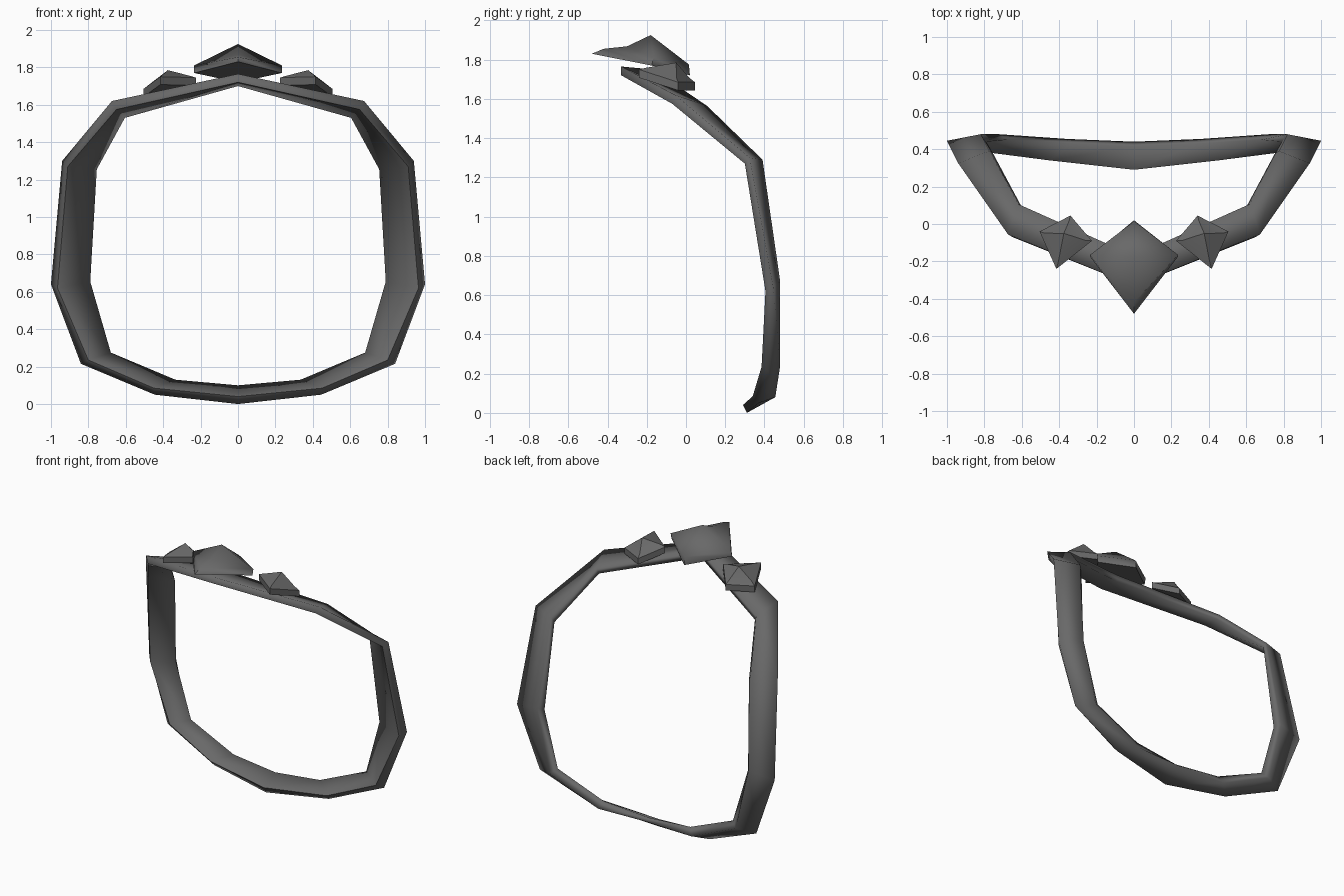
import bpy
import bmesh
from mathutils import Vector

cube = bpy.data.objects.get("Cube")
if cube:
    bpy.data.objects.remove(cube, do_unlink=True)

metal = bpy.data.materials.new("dark_grey_metal")
metal.use_nodes = True
GREY = (0.14, 0.14, 0.14, 1)
metal.diffuse_color = GREY
metal.node_tree.nodes["Principled BSDF"].inputs["Base Color"].default_value = GREY


def finish(name, bm, angle):
    """Turn a bmesh into a shaded, coloured object."""
    bmesh.ops.recalc_face_normals(bm, faces=bm.faces[:])
    mesh = bpy.data.meshes.new(name)
    bm.to_mesh(mesh)
    bm.free()
    mesh.materials.append(metal)
    obj = bpy.data.objects.new(name, mesh)
    bpy.context.collection.objects.link(obj)
    bpy.ops.object.select_all(action='DESELECT')
    obj.select_set(True)
    bpy.context.view_layer.objects.active = obj
    bpy.ops.object.shade_smooth_by_angle(angle=angle, keep_sharp_edges=True)
    return obj


def bridge(bm, ring_a, ring_b):
    for i in range(len(ring_a)):
        j = (i + 1) % len(ring_a)
        bm.faces.new((ring_a[i], ring_a[j], ring_b[j], ring_b[i]))


def mirrored(points):
    return [(-x, y, z) for x, y, z in points]


# Band: four-cornered sections from the top centre round to the bottom centre
# (front edge, outer edge, back edge, inner edge)
half = [
    [(0, -.33, 1.72), (0, -.33, 1.765), (0, -.17, 1.75), (0, -.17, 1.70)],
    [(.65, -.07, 1.575), (.674, -.055, 1.62), (.62, .107, 1.565), (.605, .10, 1.53)],
    [(.91, .30, 1.27), (.94, .325, 1.30), (.775, .39, 1.29), (.755, .38, 1.255)],
    [(.965, .405, .62), (1, .445, .64), (.82, .48, .67), (.79, .44, .655)],
    [(.80, .385, .235), (.84, .42, .215), (.72, .48, .24), (.68, .45, .275)],
    [(.45, .34, .085), (.445, .37, .05), (.36, .455, .08), (.335, .43, .13)],
    [(0, .29, .04), (0, .31, 0), (0, .44, .08), (0, .415, .10)],
]
sections = half + [mirrored(s) for s in reversed(half[1:-1])]
bm = bmesh.new()
rings = [[bm.verts.new(p) for p in s] for s in sections]
for i, ring in enumerate(rings):
    following = rings[(i + 1) % len(rings)]
    bridge(bm, ring, following)
    # crisp front edge, soft everywhere else
    bm.edges.get((ring[0], following[0])).smooth = False
finish("band", bm, 3.0)

# Centre stone: peaked kite on a flat underside that juts forward
bm = bmesh.new()
peak, crest = [bm.verts.new(p) for p in ((0, -.18, 1.925), (0, -.30, 1.868))]
right, brow, left, back = upper = [bm.verts.new(p) for p in
                                   ((-.235, -.165, 1.81), (0, -.42, 1.855),
                                    (.235, -.165, 1.81), (0, .015, 1.775))]
lower = [bm.verts.new(p) for p in ((-.235, -.175, 1.77), (0, -.48, 1.83),
                                   (.235, -.175, 1.77), (0, .02, 1.72))]
for side in (right, left):
    for a, b in ((back, peak), (peak, crest), (crest, brow)):
        bm.faces.new((side, a, b))
bridge(bm, upper, lower)
bm.faces.new(lower)
finish("centre_stone", bm, 1.2)

# Side stones: slab, bevelled rim and four-sided point
girdle = [(.34, .045, 1.685), (.225, -.09, 1.745),
          (.415, -.24, 1.75), (.505, -.04, 1.685)]
for name, flip in (("left_stone", False), ("right_stone", True)):
    outline = mirrored(girdle) if flip else girdle
    apex = Vector((-.375 if flip else .375, -.05, 1.785))
    middle = sum((Vector(p) for p in outline), Vector()) / 4
    bm = bmesh.new()
    low = [bm.verts.new(Vector(p) - Vector((0, 0, .042))) for p in outline]
    top = [bm.verts.new(p) for p in outline]
    inset = [bm.verts.new(Vector(p).lerp(middle, .22) + Vector((0, 0, .016)))
             for p in outline]
    point = bm.verts.new(apex)
    bm.faces.new(low)
    bridge(bm, low, top)
    bridge(bm, top, inset)
    for i in range(4):
        bm.faces.new((inset[i], inset[(i + 1) % 4], point))
    finish(name, bm, 0.3)
